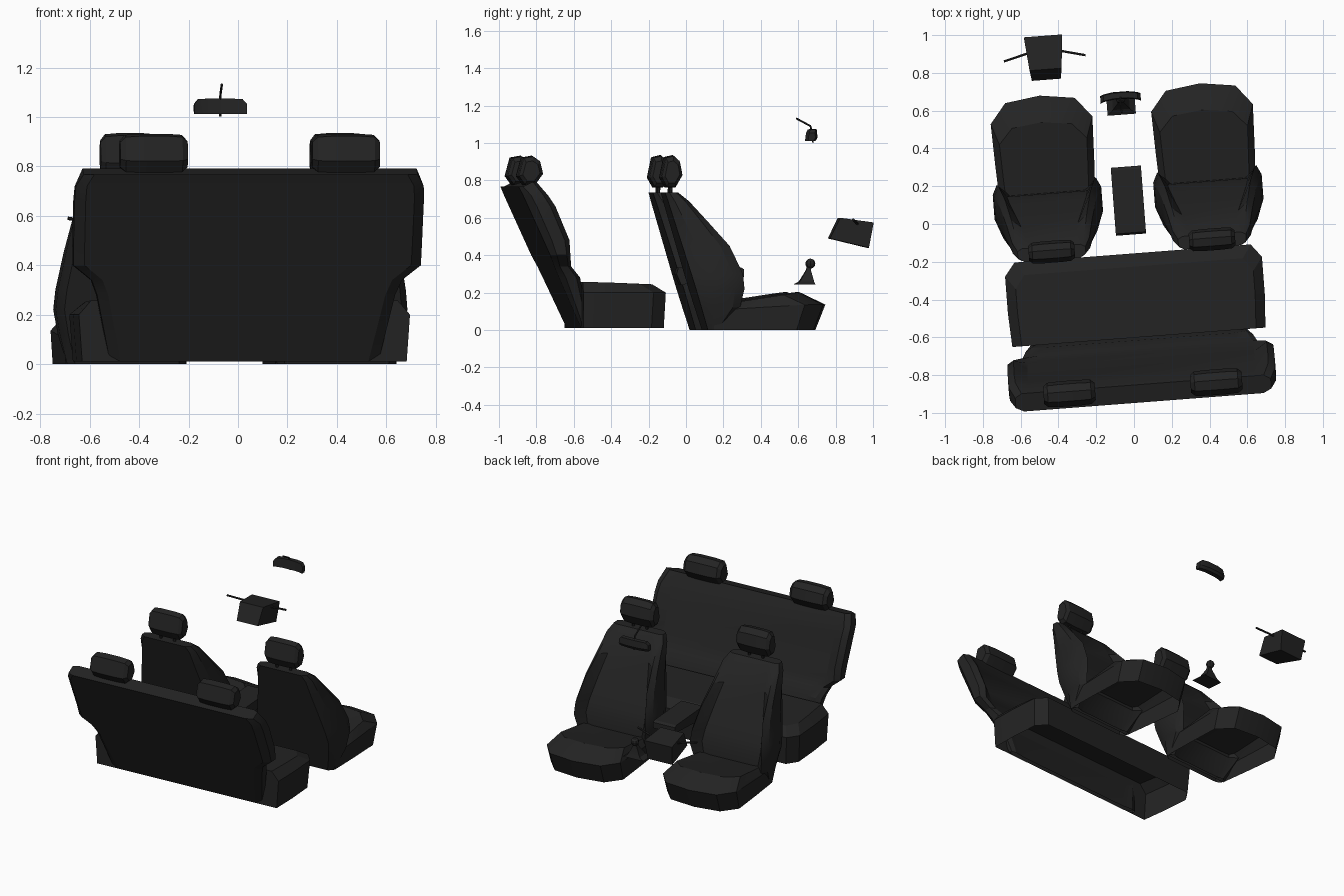
import bpy, bmesh, math
from mathutils import Matrix, Vector

if "Cube" in bpy.data.objects:
    bpy.data.objects.remove(bpy.data.objects["Cube"])

# one dark trim colour
black = bpy.data.materials.new("black trim")
black.diffuse_color = (0.017, 0.017, 0.017, 1)
black.use_nodes = True
black.node_tree.nodes["Principled BSDF"].inputs["Base Color"].default_value = black.diffuse_color

TURN = Matrix.Rotation(math.radians(4.4), 4, 'Z')   # whole cabin sits slightly turned
MID = -0.02                                         # cabin centre line


def finish(bm, name, cx=MID):
    bm.transform(TURN @ Matrix.Translation((cx, 0, 0)))
    me = bpy.data.meshes.new(name)
    bm.to_mesh(me)
    bm.free()
    me.materials.append(black)
    ob = bpy.data.objects.new(name, me)
    bpy.context.collection.objects.link(ob)
    bpy.context.view_layer.objects.active = ob
    ob.select_set(True)
    bpy.ops.object.shade_smooth_by_angle(angle=math.radians(25))
    ob.select_set(False)
    return ob


def loft(name, rings, cx=MID, bottom=True):
    """Skin a stack of counter-clockwise rings, lowest first."""
    bm = bmesh.new()
    rows = [[bm.verts.new(p) for p in r] for r in rings]
    n = len(rows[0])
    for a, b in zip(rows, rows[1:]):
        for i in range(n):
            j = (i + 1) % n
            bm.faces.new((a[i], a[j], b[j], b[i]))
    bm.faces.new(rows[-1])
    if bottom:
        bm.faces.new(rows[0][::-1])
        bmesh.ops.recalc_face_normals(bm, faces=bm.faces)
    return finish(bm, name, cx)


def rod(name, points, r, cx=MID, sides=6):
    bm = bmesh.new()
    for a, b in zip(points, points[1:]):
        a, b = Vector(a), Vector(b)
        d = b - a
        m = Matrix.Translation((a + b) / 2) @ d.to_track_quat('Z', 'Y').to_matrix().to_4x4()
        bmesh.ops.create_cone(bm, cap_ends=True, segments=sides, radius1=r, radius2=r,
                              depth=d.length, matrix=m)
    return finish(bm, name, cx)


def mirrored(half):
    """Right half outline, back to front -> full counter-clockwise outline."""
    return half + [(-x, *p) for x, *p in reversed(half) if x > 1e-6]


def back_ring(z, w, b, s, f, edge):
    """Backrest section: half width, back, bolster front, centre front."""
    e = edge
    half = [(w - e * 0.6, b), (w, b + (s - b) * 0.3), (w, s - (s - b) * 0.2),
            (w - e * 0.5, s), (w - e * 1.5, f)]
    return [(x, y, z) for x, y in mirrored(half)]


def headrest(name, cx, cy, w, d, z0, z1):
    """Pillow with a six-sided side profile and narrowed ends."""
    h = z1 - z0
    prof = [(-.5, 0), (.35, 0), (1, .38), (.75, .82), (.15, 1), (-.6, .94), (-1, .3)]
    rings = []
    for x, k in ((-w, .68), (-w * .84, .95), (-w * .4, 1), (w * .4, 1), (w * .84, .95), (w, .68)):
        rings.append([(x, cy + d * k * y, z0 + h * (.45 + (z - .45) * k)) for y, z in prof])
    loft(name, rings, cx)


# front seats
for side, label in ((-1, "left"), (1, "right")):
    cx = MID + side * 0.426
    plan = [(.25, .10), (.262, .35), (.27, .585), (.185, .69), (0, .716)]
    low, rim, top, panel = [], [], [], []
    for x, y in mirrored(plan):
        low.append((x * .98, y * .925 if y > .3 else y, 0))
        rim.append((x, y, .10 + .06 * min(y, .6)))
        yt = .10 + (y - .10) * .77
        zt = .115 + .155 * yt
        top.append((x * .86, yt, zt))
        panel.append((x * .6, .1 + (yt - .1) * .9, zt - .008))
    loft(label + "_seat_cushion", [low, rim, top, panel], cx, bottom=False)

    levels = [(0, .24, .13, .12), (.12, .27, .24, .20), (.22, .288, .262, .195),
              (.30, .28, .255, .165), (.45, .252, .185, .095), (.58, .225, .07, .03),
              (.69, .205, -.03, -.035), (.735, .18, -.085, -.085)]
    rings = [back_ring(z, w, .07 - .306 * z, s, f, .05) for z, w, s, f in levels]
    loft(label + "_seat_back", rings, cx, bottom=False)

    headrest(label + "_seat_headrest", cx, -.113, .122, .058, .762, .935)
    for px in (-.05, .05):
        rod(label + "_headrest_post", [(px, -.12, .70), (px, -.113, .80)], .009, cx)

# rear bench cushion
plan = [(.672, -.60), (.682, -.42), (.682, -.225), (.627, -.155)]
outline = mirrored(plan)
low = [(x * .98, y - (.01 if y > -.3 else 0), .01) for x, y in outline]
rim = [(x, y, .20) for x, y in outline]
top = [(x * .925, y - (.07 if y > -.3 else 0), .255 - .03 * (y + .5)) for x, y in outline]
loft("bench_cushion", [low, rim, top], bottom=False)

# rear bench backrest
levels = [(.01, .545, -.56, -.57), (.28, .605, -.61, -.615), (.34, .63, -.66, -.655),
          (.40, .705, -.67, -.69), (.48, .707, -.675, -.72), (.66, .709, -.75, -.79),
          (.72, .706, -.79, -.81), (.792, .678, -.85, -.85)]
rings = [back_ring(z, w, -.60 - .455 * (z - .01), s, f, .07) for z, w, s, f in levels]
# top edge slopes down towards the back
rings[-1] = [(x, max(y, -.945), z - (.025 if y < -.92 else 0)) for x, y, z in rings[-1]]
loft("bench_back", rings, bottom=False)
for side in (-1, 1):
    headrest("bench_headrest", MID + side * .39, -.868, .137, .068, .775, .932)

# centre armrest
prof = [(-.055, .30), (-.03, .24), (.05, .26), (.306, .285), (.306, .325), (.29, .335), (-.045, .335)]
loft("armrest", [[(x, y, z) for y, z in prof] for x in (-.08, .08)])

# gear lever: flared boot, stick and knob
rings = []
for z, w, a, b in ((.243, .075, .582, .69), (.26, .045, .61, .685),
                   (.32, .015, .645, .67), (.345, .011, .652, .674)):
    rings.append([(w, a, z), (w, b, z), (-w, b, z), (-w, a, z)])
loft("gear_boot", rings)
bm = bmesh.new()
bmesh.ops.create_uvsphere(bm, u_segments=8, v_segments=6, radius=.027,
                          matrix=Matrix.Translation((0, .668, .355)))
finish(bm, "gear_knob")

# steering column housing with two stalks
column = -.404
prof = [(.797, .49, .077), (1.005, .44, .09), (1.03, .575, .102), (.852, .60, .085)]
loft("steering_column", [[(s * w, y, z) for y, z, w in prof] for s in (-1, 1)], column)
for s in (-1, 1):
    rod("column_stalk", [(s * .07, .948, .565), (s * .216, .911, .59)], .007, column)

# rear-view mirror, bowed towards the windscreen, with its stem
rings = []
for x, k, bow in ((-.107, .6, -.012), (-.09, .95, -.004), (-.04, 1, .004),
                  (.04, 1, .004), (.09, .95, -.004), (.107, .6, -.012)):
    rings.append([(x, .66 + bow, 1.012), (x, .69 + bow, 1.012), (x, .70 + bow, 1.03),
                  (x, .695 + bow, 1.02 + .055 * k), (x, .665 + bow, 1.02 + .055 * k)])
loft("mirror", rings)
rod("mirror_stem", [(0, .592, 1.132), (0, .67, 1.09), (0, .682, 1.002)], .005)
